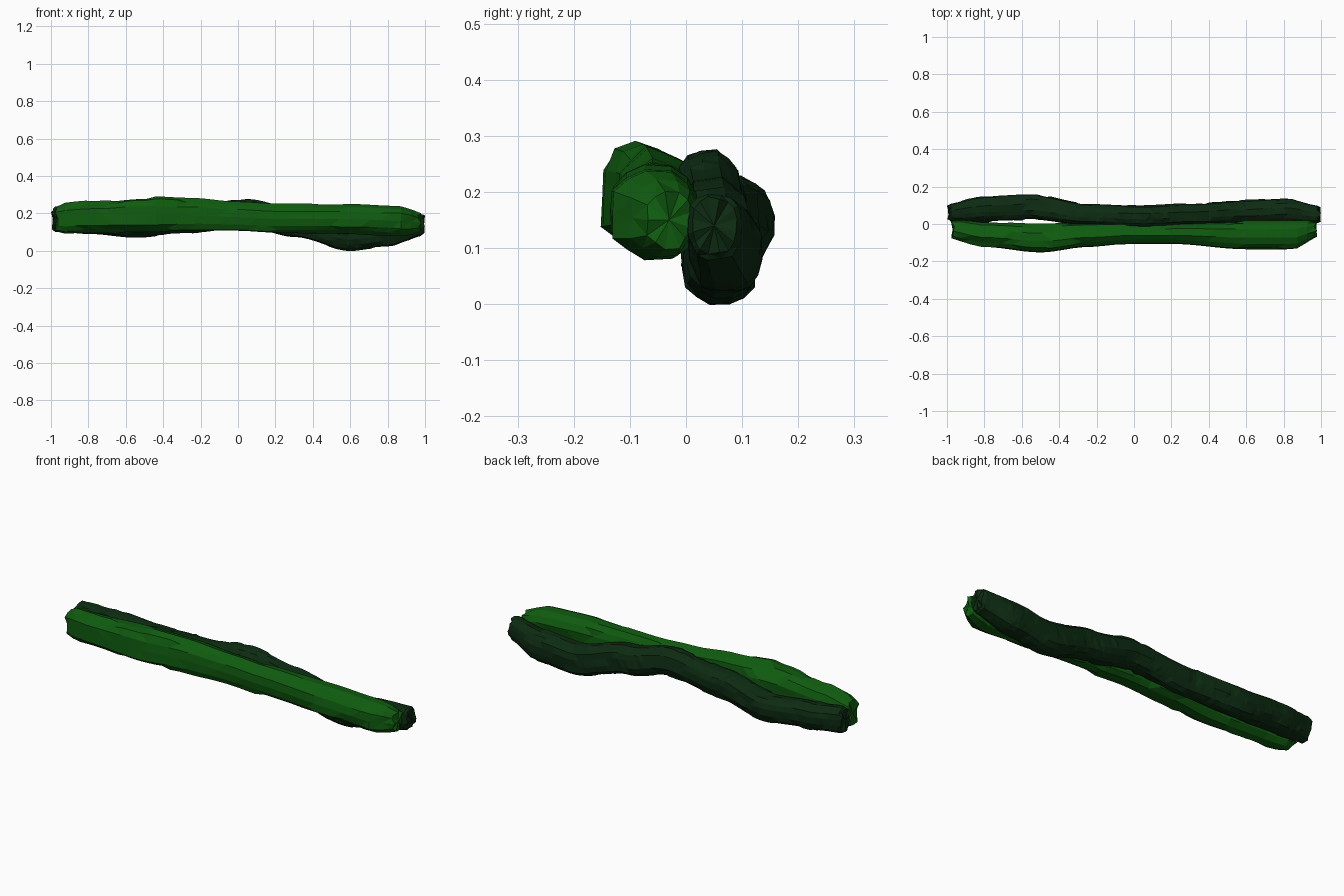
import bpy
import bmesh
import math
import random

cube = bpy.data.objects.get("Cube")
if cube:
    bpy.data.objects.remove(cube, do_unlink=True)


def make_material(name, colour):
    mat = bpy.data.materials.new(name)
    mat.use_nodes = True
    mat.diffuse_color = colour
    shader = mat.node_tree.nodes["Principled BSDF"]
    shader.inputs["Base Color"].default_value = colour
    shader.inputs["Roughness"].default_value = 0.9
    return mat


def sample(keys, x):
    """Blend the neighbouring keys (x, y, z, half width, half height)."""
    for a, b in zip(keys, keys[1:]):
        if x <= b[0]:
            break
    t = min(max((x - a[0]) / (b[0] - a[0]), 0), 1)
    t = t * t * (3 - 2 * t)
    return [p + (q - p) * t for p, q in zip(a[1:], b[1:])]


def make_strand(name, keys, rings, sides, rough, hold, mat, seed):
    """Loft a rough-barked strand; hold keeps ridges running along several rings."""
    rng = random.Random(seed)
    bm = bmesh.new()
    start, end = keys[0][0], keys[-1][0]
    ridges = [1.0] * sides
    loops = []
    for i in range(rings + 1):
        x = start + (end - start) * i / rings
        y, z, half_w, half_h = sample(keys, x)
        tip = i in (0, rings)
        loop = []
        for s in range(sides):
            # Each ridge changes depth only now and then, leaving long slabs
            if rng.random() < 1 / hold:
                ridges[s] = 1 + rng.uniform(-rough, rough * 0.4)
            angle = math.tau * (s + 0.5) / sides
            c, n = math.cos(angle), math.sin(angle)
            # Slightly squared cross-section
            px = math.copysign(abs(c) ** 0.85, c) * half_w
            pz = math.copysign(abs(n) ** 0.85, n) * half_h
            size = ridges[s] * (0.85 if tip else 1)
            ragged = rng.uniform(0, 0.02) * (1 if i == 0 else -1) if tip else 0
            loop.append(bm.verts.new((x + ragged, y + px * size, z + pz * size)))
        loops.append(loop)
    for a, b in zip(loops, loops[1:]):
        for s in range(sides):
            n = (s + 1) % sides
            bm.faces.new((a[s], a[n], b[n], b[s]))

    # Faceted caps fan out to a sunken or raised centre
    for loop, x, push in ((loops[0], start, 0.01), (loops[-1], end, -0.005)):
        mid = sum((v.co for v in loop), loop[0].co * 0) / sides
        centre = bm.verts.new((x + push, mid.y, mid.z))
        for s in range(sides):
            bm.faces.new((loop[s], loop[(s + 1) % sides], centre))
    bmesh.ops.triangulate(bm, faces=bm.faces[:])
    bmesh.ops.recalc_face_normals(bm, faces=bm.faces[:])
    mesh = bpy.data.meshes.new(name)
    bm.to_mesh(mesh)
    bm.free()
    mesh.materials.append(mat)
    obj = bpy.data.objects.new(name, mesh)
    bpy.context.collection.objects.link(obj)
    return obj


light_green = make_material("leaf green", (0.005, 0.105, 0.005, 1))
dark_green = make_material("dark green", (0.004, 0.024, 0.006, 1))

# Broad front strand
front_path = [
    (-0.98, -0.03, 0.17, 0.06, 0.08),
    (-0.8, -0.06, 0.18, 0.07, 0.085),
    (-0.5, -0.08, 0.19, 0.08, 0.1),
    (-0.25, -0.06, 0.19, 0.07, 0.09),
    (0, -0.05, 0.18, 0.06, 0.08),
    (0.2, -0.05, 0.17, 0.06, 0.08),
    (0.6, -0.06, 0.17, 0.08, 0.08),
    (0.85, -0.06, 0.16, 0.08, 0.08),
    (0.98, -0.03, 0.15, 0.05, 0.06),
]
make_strand("front_vine", front_path, 36, 13, 0.14, 6, light_green, 4)

# Darker rear strand, weaving up and down behind it
rear_path = [
    (-1, 0.06, 0.17, 0.05, 0.07),
    (-0.8, 0.08, 0.16, 0.07, 0.07),
    (-0.55, 0.09, 0.14, 0.07, 0.07),
    (-0.25, 0.05, 0.17, 0.06, 0.075),
    (0.05, 0.04, 0.2, 0.06, 0.075),
    (0.3, 0.05, 0.15, 0.06, 0.08),
    (0.6, 0.06, 0.08, 0.07, 0.08),
    (0.8, 0.07, 0.1, 0.07, 0.08),
    (1, 0.05, 0.14, 0.05, 0.06),
]
make_strand("rear_vine", rear_path, 90, 16, 0.1, 4, dark_green, 9)
